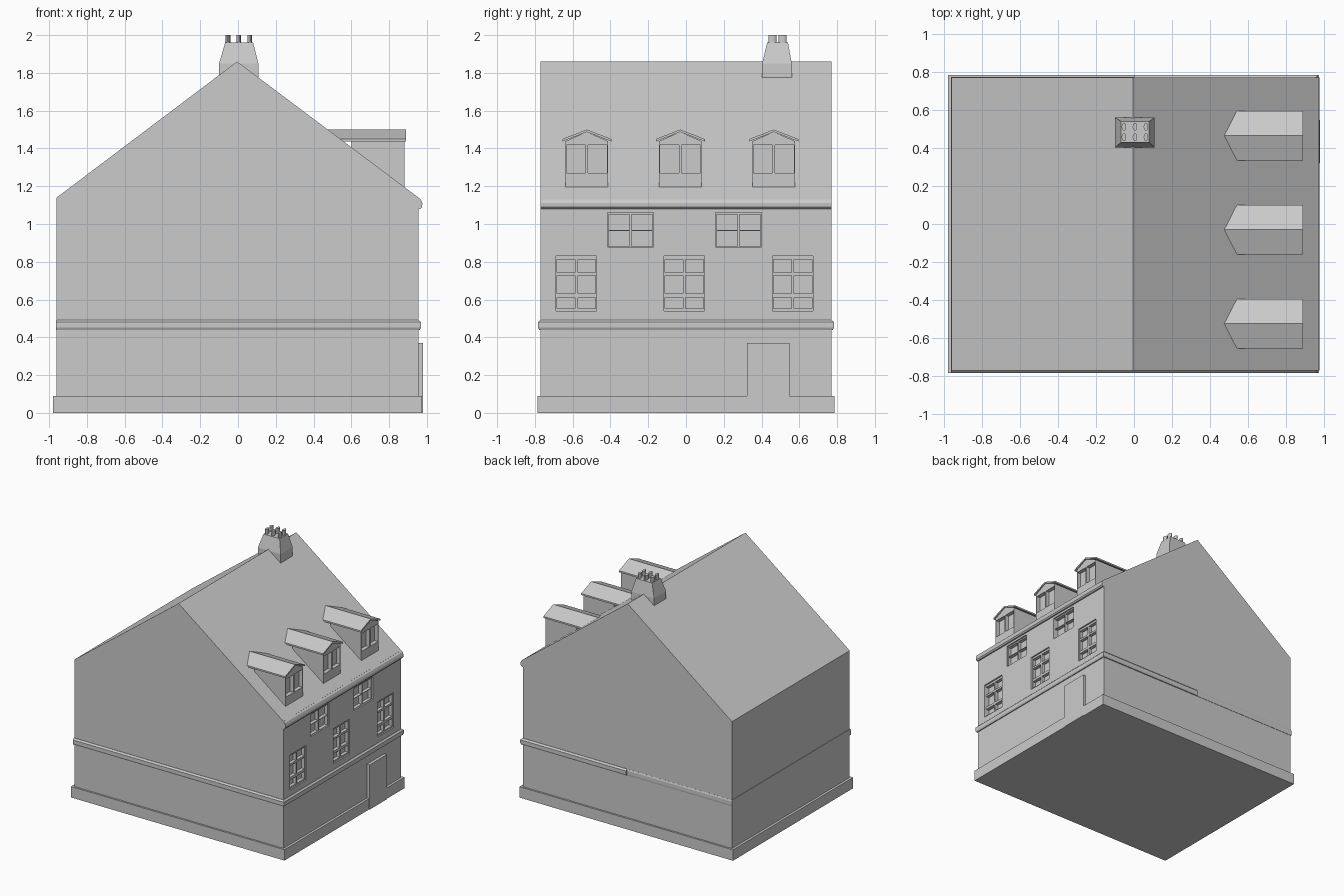
import bpy
import bmesh
from mathutils import Vector

old = bpy.data.objects.get("Cube")
if old:
    bpy.data.objects.remove(old, do_unlink=True)

GREY = (0.6, 0.6, 0.6, 1)
stone = bpy.data.materials.new("plain grey")
stone.use_nodes = True
stone.diffuse_color = GREY
stone.node_tree.nodes["Principled BSDF"].inputs["Base Color"].default_value = GREY


def finish(name, bm):
    bmesh.ops.recalc_face_normals(bm, faces=bm.faces)
    mesh = bpy.data.meshes.new(name)
    bm.to_mesh(mesh)
    bm.free()
    mesh.materials.append(stone)
    obj = bpy.data.objects.new(name, mesh)
    bpy.context.collection.objects.link(obj)
    return obj


def prism(name, points, axis, start, end):
    """Extrude a closed profile along x (points are y, z) or y (points are x, z)."""
    bm = bmesh.new()
    place = (lambda p: (start, *p)) if axis == "x" else (lambda p: (p[0], start, p[1]))
    face = bm.faces.new([bm.verts.new(place(p)) for p in points])
    moved = bmesh.ops.extrude_face_region(bm, geom=[face])["geom"]
    step = Vector((end - start, 0, 0) if axis == "x" else (0, end - start, 0))
    bmesh.ops.translate(bm, vec=step, verts=[v for v in moved if isinstance(v, bmesh.types.BMVert)])
    return finish(name, bm)


def boxes(name, bounds):
    """One object made of separate boxes, each x0, x1, y0, y1, z0, z1."""
    bm = bmesh.new()
    for x0, x1, y0, y1, z0, z1 in bounds:
        cube = bmesh.ops.create_cube(bm, size=1)["verts"]
        bmesh.ops.scale(bm, vec=(x1 - x0, y1 - y0, z1 - z0), verts=cube)
        bmesh.ops.translate(bm, vec=((x0 + x1) / 2, (y0 + y1) / 2, (z0 + z1) / 2), verts=cube)
    return finish(name, bm)


def loft(name, rings):
    """Stack of rectangles, each x0, x1, y0, y1, z."""
    bm = bmesh.new()
    loops = [[bm.verts.new(p) for p in ((a, c, z), (b, c, z), (b, d, z), (a, d, z))]
             for a, b, c, d, z in rings]
    bm.faces.new(loops[0])
    bm.faces.new(loops[-1])
    for low, high in zip(loops, loops[1:]):
        for i in range(4):
            j = (i + 1) % 4
            bm.faces.new((low[i], low[j], high[j], high[i]))
    return finish(name, bm)


def cut(obj, bounds):
    """Remove boxes from an object and discard the cutter."""
    cutter = boxes("cutter", bounds)
    cutter.hide_render = True
    mod = obj.modifiers.new("cut", "BOOLEAN")
    mod.operation = "DIFFERENCE"
    mod.solver = "EXACT"
    mod.object = cutter
    bpy.context.view_layer.objects.active = obj
    bpy.ops.object.modifier_apply(modifier=mod.name)
    bpy.data.objects.remove(cutter, do_unlink=True)


# House body with gabled roof
LEFT, RIGHT, SIDE = -0.96, 0.955, 0.77
house = prism("house_body", [(LEFT, 0), (RIGHT, 0), (RIGHT, 1.14), (-0.005, 1.86), (LEFT, 1.14)],
              "y", -SIDE, SIDE)

# Window openings: shallow surrounds, then deeper panes
surrounds, panes = [], []
for y in (-0.58, -0.01, 0.565):
    surrounds.append((RIGHT - 0.012, 1.1, y - 0.107, y + 0.107, 0.54, 0.83))
    for y0 in (y - 0.102, y + 0.007):
        for z0, z1 in ((0.553, 0.612), (0.633, 0.728), (0.744, 0.813)):
            panes.append((RIGHT - 0.04, 1.1, y0, y0 + 0.095, z0, z1))
for y in (-0.294, 0.278):
    surrounds.append((RIGHT - 0.012, 1.1, y - 0.122, y + 0.122, 0.877, 1.062))
    for y0 in (y - 0.117, y + 0.006):
        for z0 in (0.881, 0.968):
            panes.append((RIGHT - 0.04, 1.1, y0, y0 + 0.111, z0, z0 + 0.083))
cut(house, surrounds)
cut(house, panes)

# Plinth and door
boxes("plinth", [(-0.98, 0.975, -0.785, 0.785, 0, 0.09)])
boxes("door", [(0.9, 0.98, 0.322, 0.548, 0, 0.37)])

# String course: full depth on front and right, shallower on the rear half
BAND = ((0.44, 0.008), (0.452, 0.014), (0.48, 0.014), (0.492, 0.002))
loft("string_course", [(LEFT - 0.004, RIGHT + out, -SIDE - out, 0.7, z) for z, out in BAND])
loft("string_course_rear", [(0, RIGHT + out, 0.6, SIDE + out, z) for z, out in BAND])
loft("string_course_rear_thin", [(LEFT - 0.004, 0.01, 0.6, SIDE + out / 3, z) for z, out in BAND])

# Gutter along the right eave
prism("gutter", [(0.93, 1.08), (0.965, 1.08), (0.974, 1.09), (0.976, 1.11), (0.968, 1.13),
                 (0.95, 1.143), (0.93, 1.14)], "y", -SIDE, SIDE)

# Dormers with paired panes and thin pitched roofs
for i, y in enumerate((-0.525, -0.03, 0.465), 1):
    dormer = prism(f"dormer_{i}", [(y - 0.113, 1.19), (y + 0.113, 1.19), (y + 0.113, 1.438),
                                   (y, 1.488), (y - 0.113, 1.438)], "x", 0.6, 0.882)
    cut(dormer, [(0.85, 1, y + a, y + a + 0.101, 1.27, 1.417) for a in (-0.107, 0.006)])
    prism(f"dormer_roof_{i}", [(y - 0.13, 1.437), (y, 1.487), (y + 0.13, 1.437), (y + 0.13, 1.45),
                               (y, 1.5), (y - 0.13, 1.45)], "x", 0.47, 0.89)

# Chimney stack and six oval pots
loft("chimney", [(-0.1, 0.108, 0.403, 0.56, 1.7), (-0.1, 0.108, 0.403, 0.56, 1.85),
                 (-0.068, 0.08, 0.43, 0.54, 1.96)])
bm = bmesh.new()
for x in (-0.053, 0.005, 0.063):
    for y in (0.457, 0.512):
        pot = bmesh.ops.create_cone(bm, cap_ends=True, segments=16, radius1=1, radius2=1, depth=1)["verts"]
        bmesh.ops.scale(bm, vec=(0.012, 0.021, 0.06), verts=pot)
        bmesh.ops.translate(bm, vec=(x, y, 1.97), verts=pot)
pots = finish("chimney_pots", bm)
bpy.context.view_layer.objects.active = pots
pots.select_set(True)
bpy.ops.object.shade_smooth_by_angle()
